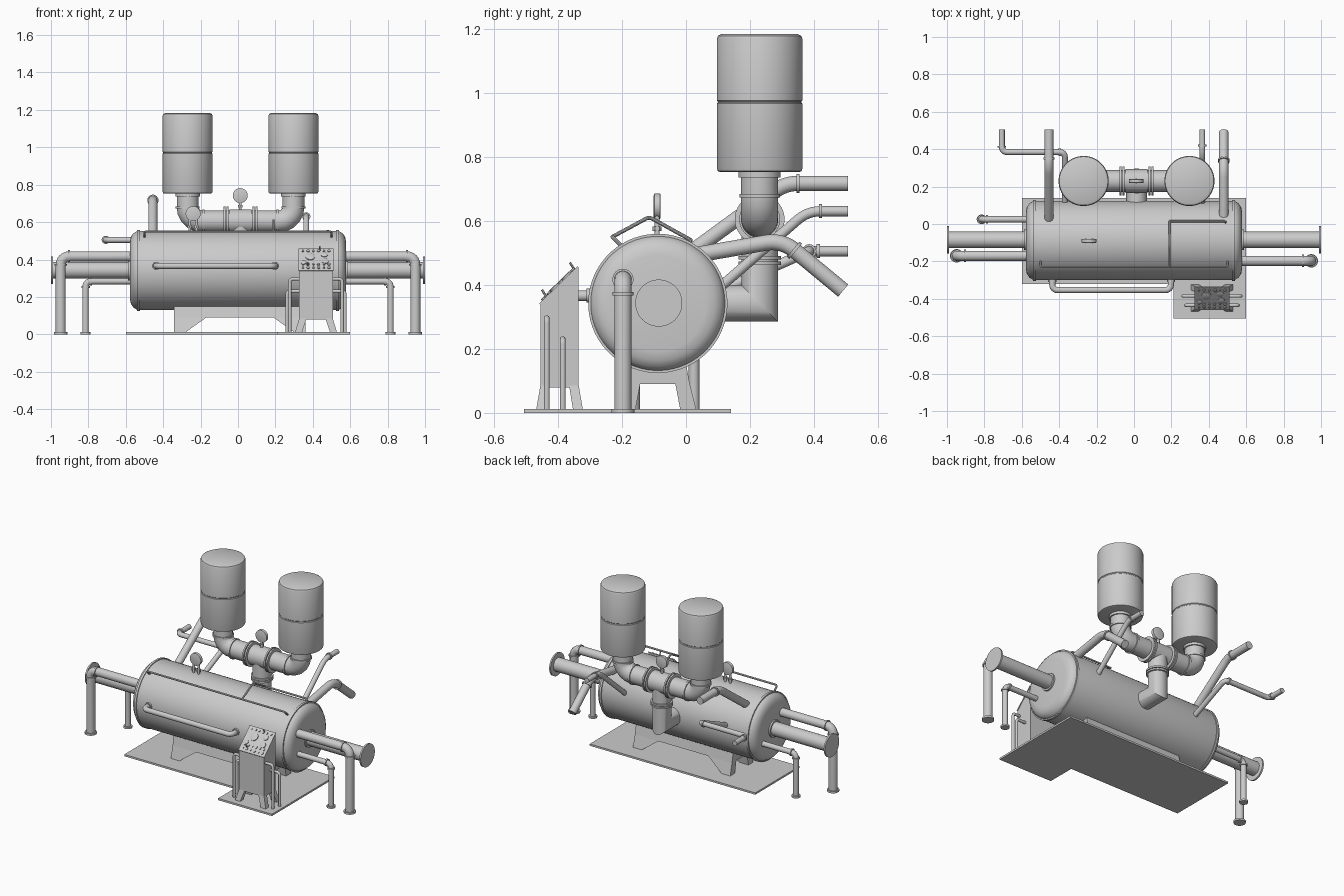
import bpy, bmesh, math
from mathutils import Vector

cube = bpy.data.objects.get("Cube")
if cube:
    bpy.data.objects.remove(cube, do_unlink=True)

grey = bpy.data.materials.new("plain_grey")
grey.use_nodes = True
grey.diffuse_color = (0.6, 0.6, 0.6, 1)
grey.node_tree.nodes["Principled BSDF"].inputs["Base Color"].default_value = (0.6, 0.6, 0.6, 1)
parts = []


def finish(name, bm):
    bmesh.ops.recalc_face_normals(bm, faces=bm.faces)
    mesh = bpy.data.meshes.new(name)
    bm.to_mesh(mesh)
    bm.free()
    mesh.materials.append(grey)
    obj = bpy.data.objects.new(name, mesh)
    bpy.context.scene.collection.objects.link(obj)
    parts.append(obj)
    return obj


def skin(name, rings):
    """Join rings of points into a capped tube."""
    bm = bmesh.new()
    loops = [[bm.verts.new(p) for p in ring] for ring in rings]
    for a, b in zip(loops, loops[1:]):
        for i in range(len(a)):
            j = (i + 1) % len(a)
            bm.faces.new((a[i], a[j], b[j], b[i]))
    bm.faces.new(loops[0][::-1])
    bm.faces.new(loops[-1])
    return finish(name, bm)


def circle(center, axis, r, n):
    q = Vector((0, 0, 1)).rotation_difference(Vector(axis))
    steps = [math.tau * (i + 0.5) / n for i in range(n)]
    return [Vector(center) + q @ Vector((r * math.cos(t), r * math.sin(t), 0)) for t in steps]


def lathe(name, center, axis, profile, n=32):
    """Turn (radius, height) pairs around an axis."""
    axis = Vector(axis).normalized()
    return skin(name, [circle(Vector(center) + axis * h, axis, r, n) for r, h in profile])


def disc(name, center, axis, r, thick, n=28):
    return lathe(name, center, axis, [(r, -thick / 2), (r, thick / 2)], n)


def pipe(name, points, r, bend=0.0, n=20, steps=6):
    """Sweep a circle along a path with rounded or mitred corners."""
    pts = [Vector(p) for p in points]
    path = [pts[0]]
    for a, p, b in zip(pts, pts[1:], pts[2:]):
        if bend == 0:
            path.append(p)
            continue
        s, e = p + (a - p).normalized() * bend, p + (b - p).normalized() * bend
        # Weight of the middle point that makes the corner a true arc
        weight = math.sin((a - p).angle(b - p) / 2)
        for k in range(steps + 1):
            t = k / steps
            ws, wp, we = (1 - t) ** 2, 2 * weight * t * (1 - t), t * t
            path.append((s * ws + p * wp + e * we) / (ws + wp + we))
    path.append(pts[-1])
    dirs = [(b - a).normalized() for a, b in zip(path, path[1:])]
    rings = [circle(path[0], dirs[0], r, n)]
    for i, d in enumerate(dirs):
        cut = d + (dirs[i + 1] if i + 1 < len(dirs) else d)
        rings.append([v + d * ((path[i + 1] - v).dot(cut) / d.dot(cut)) for v in rings[-1]])
    return skin(name, rings)


def block(name, bottom, top, z0, z1):
    """Tapered block; each rectangle is x0, x1, y0, y1."""
    def ring(b, z):
        return [(b[0], b[2], z), (b[1], b[2], z), (b[1], b[3], z), (b[0], b[3], z)]
    return skin(name, [ring(bottom, z0), ring(top, z1)])


def mirrored(cx, cy, sx, sy, x0, x1, y0, y1):
    return (cx + sx * x0, cx + sx * x1, cy + sy * y0, cy + sy * y1)


corners = [(sx, sy) for sx in (-1, 1) for sy in (-1, 1)]

# Base plate
outline = [(-0.6, -0.32), (0.21, -0.32), (0.21, -0.506), (0.6, -0.506), (0.6, 0.14), (-0.6, 0.14)]
skin("base_plate", [[(x, y, z) for x, y in outline] for z in (0, 0.012)])

# Tank with domed ends and seam bands
TY, TZ, TR = -0.088, 0.342, 0.212
half = [(0.15, 0.578), (0.178, 0.573), (0.198, 0.56), (0.209, 0.543), (TR, 0.525)]
lathe("tank", (0, TY, TZ), (1, 0, 0), [(r, -h) for r, h in half] + half[::-1], 64)
for s in (-1, 1):
    disc("tank_band", (s * 0.532, TY, TZ), (1, 0, 0), 0.2175, 0.014, 64)

# Tank stand: tapered top and four splayed legs
SX = 0.01
block("stand_top", (SX - 0.352, SX + 0.352, TY - 0.1, TY + 0.1),
      (SX - 0.352, SX + 0.352, TY - 0.085, TY + 0.085), 0.09, 0.17)
for sx, sy in corners:
    block("stand_leg", mirrored(SX, TY, sx, sy, 0.292, 0.352, 0.07, 0.12),
          mirrored(SX, TY, sx, sy, 0.18, 0.352, 0.055, 0.1), 0.01, 0.09)

# End pipes with blind flanges, and drain pipes running down to the floor
for s, y_big, y_small in ((-1, -0.17, 0.025), (1, -0.197, -0.2)):
    pipe("end_pipe", [(s * 0.56, -0.085, 0.343), (s * 0.995, -0.085, 0.343)], 0.044, n=28)
    disc("end_flange", (s * 0.995, -0.085, 0.343), (1, 0, 0), 0.0735, 0.01, 36)
    disc("end_collar", (s * 0.582, -0.085, 0.343), (1, 0, 0), 0.055, 0.012)
    for name, x, y, z, r, b in (("large_drain", 0.948, y_big, 0.417, 0.027, 0.045),
                                ("small_drain", 0.815, y_small, 0.284, 0.017, 0.03)):
        pipe(name + "_pipe", [(s * 0.54, y, z), (s * x, y, z), (s * x, y, 0)], r, b)
        disc(name + "_foot", (s * x, y, 0.006), (0, 0, 1), r + 0.009, 0.012)
        disc(name + "_collar", (s * x, y, z - b), (0, 0, 1), r + 0.006, 0.01)
        disc(name + "_collar", (s * (x - b), y, z), (1, 0, 0), r + 0.006, 0.01)

# Two air drums
MX, MY, MZ = 0.0135, 0.23, 0.605
drum = [(0.122, 0.752), (0.131, 0.755), (0.134, 0.763), (0.134, 0.966), (0.131, 0.969), (0.131, 0.973),
        (0.134, 0.976), (0.134, 1.168), (0.13, 1.178), (0.12, 1.183)]
for s in (-1, 1):
    x = MX + s * 0.283
    lathe("air_drum", (x, MY, 0), (0, 0, 1), drum, 48)
    disc("drum_collar", (x, MY, 0.744), (0, 0, 1), 0.066, 0.016)
    disc("elbow_collar", (x, MY, 0.678), (0, 0, 1), 0.064, 0.012)
    disc("elbow_collar", (x - s * 0.085, MY, MZ), (1, 0, 0), 0.064, 0.012)
    for d in (0.07, 0.086):
        disc("manifold_flange", (MX + s * d, MY, MZ), (1, 0, 0), 0.078, 0.01, 32)

# Manifold joining the drums, with a mitred branch into the tank
ends = [MX - 0.283, MX + 0.283]
pipe("manifold", [(ends[0], MY, 0.76), (ends[0], MY, MZ), (ends[1], MY, MZ), (ends[1], MY, 0.76)],
     0.058, 0.075, 32, 5)
disc("manifold_tee", (MX, MY, MZ), (1, 0, 0), 0.064, 0.12, 32)
pipe("branch_pipe", [(MX, MY, MZ), (MX, MY, TZ), (MX, 0.05, TZ)], 0.057, n=32)
for z in (0.468, 0.484):
    disc("branch_flange", (MX, MY, z), (0, 0, 1), 0.067, 0.011, 32)

# Round gauges on stems
for x, y, z, base, offsets in ((-0.24, -0.09, 0.645, 0.54, (-0.018, 0.018)), (0.012, MY, 0.742, 0.65, (0,))):
    lathe("gauge", (x, y, z), (0, 1, 0), [(0.034, -0.011), (0.04, -0.009), (0.04, 0.009), (0.034, 0.011)], 28)
    for dx in offsets:
        pipe("gauge_stem", [(x + dx, y, base), (x + dx, y, z - 0.02)], 0.008, n=12)
        disc("gauge_stem_nut", (x + dx, y, base + 0.035), (0, 0, 1), 0.014, 0.015, 6)

# Rear pipes
rear = [
    ("rear_pipe_high", [(-0.455, 0.02, 0.505), (-0.455, 0.31, 0.717), (-0.455, 0.506, 0.717)], 0.024, 0.04),
    ("rear_pipe_drooping", [(0.48, 0.04, 0.495), (0.48, 0.3, 0.54), (0.48, 0.491, 0.382)], 0.025, 0.05),
    ("rear_pipe_middle", [(0.365, 0.08, 0.37), (0.365, 0.38, 0.63), (0.365, 0.506, 0.63)], 0.016, 0.04),
    ("rear_pipe_side", [(-0.37, 0.08, 0.37), (-0.37, 0.385, 0.505), (-0.707, 0.385, 0.505),
                        (-0.707, 0.506, 0.505)], 0.016, 0.028)]
for name, pts, r, bend in rear:
    pipe(name, pts, r, bend)
    for p, q in zip(pts[1:-1], pts[2:]):
        d = (Vector(q) - Vector(p)).normalized()
        disc(name + "_collar", Vector(p) + d * bend, d, r + 0.006, 0.01)

# Front pipe on the tank
pipe("front_pipe", [(-0.437, -0.27, 0.366), (-0.437, -0.353, 0.366), (0.197, -0.353, 0.366),
                    (0.197, -0.27, 0.366)], 0.0165, 0.028)
for x in (-0.437, 0.197):
    disc("front_pipe_collar", (x, -0.305, 0.366), (0, 1, 0), 0.022, 0.012)

# Thin rails over the tank
pipe("front_rail", [(-0.5, -0.19, 0.51), (-0.5, -0.23, 0.55), (0.5, -0.23, 0.55), (0.5, -0.19, 0.51)],
     0.006, 0.012, 10)
pipe("back_rail", [(0.19, 0.015, 0.54), (0.49, 0.015, 0.54), (0.49, -0.005, 0.51)], 0.006, 0.012, 10)
pipe("cross_rail", [(0.19, -0.23, 0.55), (0.19, -0.115, 0.612), (0.19, 0.015, 0.54)], 0.006, 0.012, 10)

# Control cabinet with a sloping top and flared legs
CX, CY = 0.417, -0.395
side = [(-0.455, 0.08), (-0.335, 0.08), (-0.335, 0.455), (-0.455, 0.338)]
skin("cabinet", [[(x, y, z) for y, z in side] for x in (CX - 0.09, CX + 0.09)])
for sx, sy in corners:
    block("cabinet_leg", mirrored(CX, CY, sx, sy, 0.075, 0.112, 0.042, 0.073),
          mirrored(CX, CY, sx, sy, 0.05, 0.09, 0.03, 0.06), 0.01, 0.085)

# Sloping panel with dials, knobs and levers
low, high = Vector((CX, -0.455, 0.338)), Vector((CX, -0.335, 0.455))
up = (high - low).normalized()
out = Vector((1, 0, 0)).cross(up)
frame = [low + Vector((u * 0.094, 0, 0)) + up * v for u, v in ((-1, 0), (1, 0), (1, 0.167), (-1, 0.167))]
skin("cabinet_panel", [frame, [p + out * 0.005 for p in frame]])
dials = [(-0.03, 0.105, 0.026), (0.045, 0.12, 0.019), (0.05, 0.07, 0.019), (-0.066, 0.06, 0.015)]
for u, v, r in dials:
    lathe("panel_dial", low + Vector((u, 0, 0)) + up * v, out, [(r, 0), (r, 0.01), (r * 0.8, 0.012)], 20)
for row, v in enumerate((0.02, 0.045, 0.148)):
    for i in range(6):
        u = -0.07 + i * 0.028
        disc("panel_knob", low + Vector((u, 0, 0)) + up * v + out * 0.005, out, 0.006 + 0.002 * (i % 2), 0.012, 10)
for u, v in ((-0.045, 0.03), (0.02, 0.152)):
    p = low + Vector((u, 0, 0)) + up * v
    pipe("panel_lever", [p, p + out * 0.03 + up * 0.006], 0.004, n=8)

# Small conduits from the floor into both sides of the cabinet
for s in (-1, 1):
    for x, y, z in ((0.14, -0.435, 0.296), (0.155, -0.385, 0.23)):
        pipe("conduit", [(CX + s * x, y, 0), (CX + s * x, y, z), (CX + s * 0.08, y, z)], 0.009, 0.016, 12)

# Smooth shading with sharp edges kept
bpy.ops.object.select_all(action='DESELECT')
for obj in parts:
    obj.select_set(True)
bpy.context.view_layer.objects.active = parts[0]
bpy.ops.object.shade_smooth_by_angle(angle=math.radians(35))
